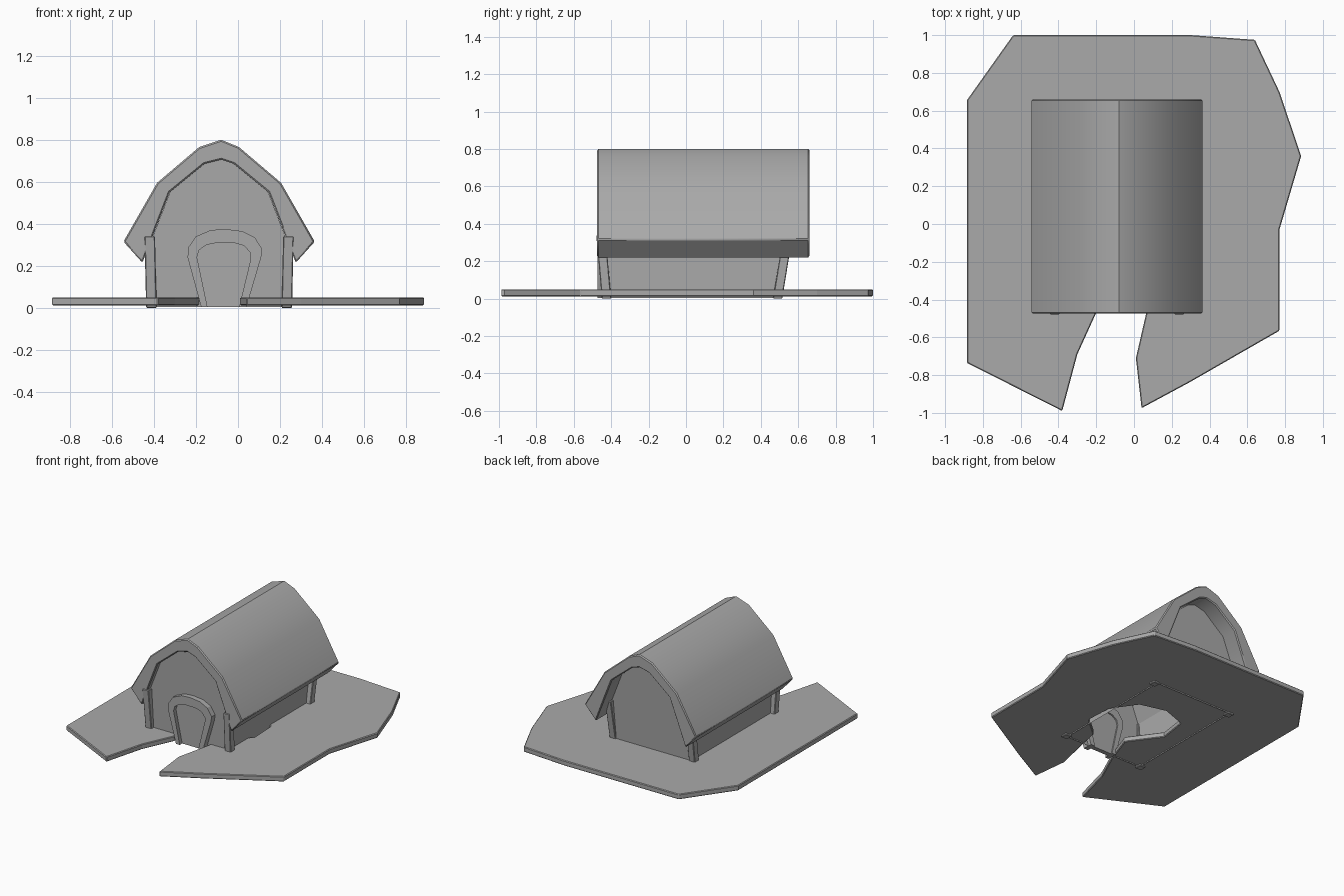
import bpy
import bmesh
from math import radians

cube = bpy.data.objects.get("Cube")
if cube:
    bpy.data.objects.remove(cube, do_unlink=True)

grey = bpy.data.materials.new("plain grey")
grey.use_nodes = True
grey.diffuse_color = (0.4, 0.4, 0.4, 1)
grey.node_tree.nodes["Principled BSDF"].inputs["Base Color"].default_value = (0.4, 0.4, 0.4, 1)


def finish(name, bm, smooth=None, bevel=0):
    bmesh.ops.recalc_face_normals(bm, faces=bm.faces)
    mesh = bpy.data.meshes.new(name)
    bm.to_mesh(mesh)
    bm.free()
    mesh.materials.append(grey)
    obj = bpy.data.objects.new(name, mesh)
    bpy.context.collection.objects.link(obj)
    if bevel:
        mod = obj.modifiers.new("edge bevel", "BEVEL")
        mod.width = bevel
        mod.segments = 1
        mod.limit_method = "ANGLE"
        mod.angle_limit = radians(50)
    if smooth:
        bpy.ops.object.select_all(action="DESELECT")
        obj.select_set(True)
        bpy.context.view_layer.objects.active = obj
        bpy.ops.object.shade_smooth_by_angle(angle=radians(smooth))
    return obj


def prism(name, outline, start, end, axis="y", smooth=None, bevel=0):
    """Extrude an outline along y (outline in x, z) or along z (outline in x, y)."""
    bm = bmesh.new()
    place = (lambda p, d: (p[0], d, p[1])) if axis == "y" else (lambda p, d: (p[0], p[1], d))
    face = bm.faces.new([bm.verts.new(place(p, start)) for p in outline])
    extruded = bmesh.ops.extrude_face_region(bm, geom=[face], use_keep_orig=True)["geom"]
    shift = place((0, 0), end - start)
    bmesh.ops.translate(bm, vec=shift, verts=[v for v in extruded if isinstance(v, bmesh.types.BMVert)])
    return finish(name, bm, smooth, bevel)


MID = -0.09  # centre line of the house


def mirrored(half):
    """Complete a half profile, listed from the left foot up to the ridge."""
    return half + [(2 * MID - x, z) for x, z in reversed(half[:-1])]


# Ground slab with the path cut into the hollow under the house
rim = [(0.04, -0.975), (0.3, -0.835), (0.77, -0.565), (0.77, -0.03), (0.885, 0.36),
       (0.77, 0.7), (0.64, 0.975), (0.3, 1), (-0.64, 1), (-0.885, 0.655),
       (-0.885, -0.735), (-0.38, -0.99)]
hollow = [(-0.3, -0.69), (-0.2, -0.47), (-0.12, -0.24), (-0.28, -0.02), (-0.25, 0.185),
          (-0.07, 0.25), (0.12, 0.2), (0.24, 0.03), (0.25, -0.17), (0.1, -0.3),
          (0.065, -0.47), (0.01, -0.71)]
prism("ground_slab", rim + hollow, 0.012, 0.05, axis="z", bevel=0.005)

# Thick curved roof
outer = mirrored([(-0.545, 0.315), (-0.385, 0.595), (-0.185, 0.765), (MID + 0.01, 0.8)])
inner = mirrored([(-0.455, 0.215), (-0.325, 0.55), (-0.16, 0.685), (MID + 0.01, 0.705)])
prism("roof", outer + inner[::-1], -0.475, 0.66, smooth=30, bevel=0.007)

# Walls: a gabled shell, open underneath, with the ends leaning outwards
wall = mirrored([(-0.405, 0.003), (-0.405, 0.34), (-0.322, 0.555), (-0.158, 0.69), (MID + 0.01, 0.71)])
body = prism("walls", wall, -0.425, 0.51)
bm = bmesh.new()
bm.from_mesh(body.data)
floor = [f for f in bm.faces if abs(f.normal.z) > 0.9 and f.calc_center_median().z < 0.1]
bmesh.ops.delete(bm, geom=floor, context="FACES_ONLY")
for v in bm.verts:
    if v.co.z > 0.1:
        v.co.y += 0.03 if v.co.y > 0 else -0.015
bm.to_mesh(body.data)
bm.free()

# Corner posts, leaning outwards
for side, sx in (("right", -1), ("left", 1)):
    for end, foot, top in (("front", -0.425, -0.455), ("back", 0.49, 0.545)):
        bm = bmesh.new()
        bmesh.ops.create_cube(bm, size=1)
        for v in bm.verts:
            high = v.co.z > 0
            y = top if high else foot
            x = MID + sx * (0.33 if high else 0.322)
            v.co = (x + v.co.x * 0.05, y + v.co.y * 0.05, 0.34 if high else 0)
        finish(f"{end}_{side}_post", bm, bevel=0.004)

# Door surround
arch_outer = [(-0.175, 0.003), (-0.24, 0.24), (-0.235, 0.29), (-0.2, 0.34), (-0.13, 0.37),
              (-0.06, 0.375), (0.02, 0.365), (0.08, 0.335), (0.115, 0.28), (0.11, 0.24), (0.04, 0.003)]
arch_inner = [(-0.145, 0.003), (-0.195, 0.24), (-0.185, 0.275), (-0.15, 0.3), (-0.1, 0.31),
              (-0.02, 0.31), (0.03, 0.295), (0.06, 0.26), (0.06, 0.23), (0.005, 0.003)]
prism("door_surround", arch_outer + arch_inner[::-1], -0.472, -0.4, smooth=30)

# Door panel
prism("door", arch_inner, -0.443, -0.41)
